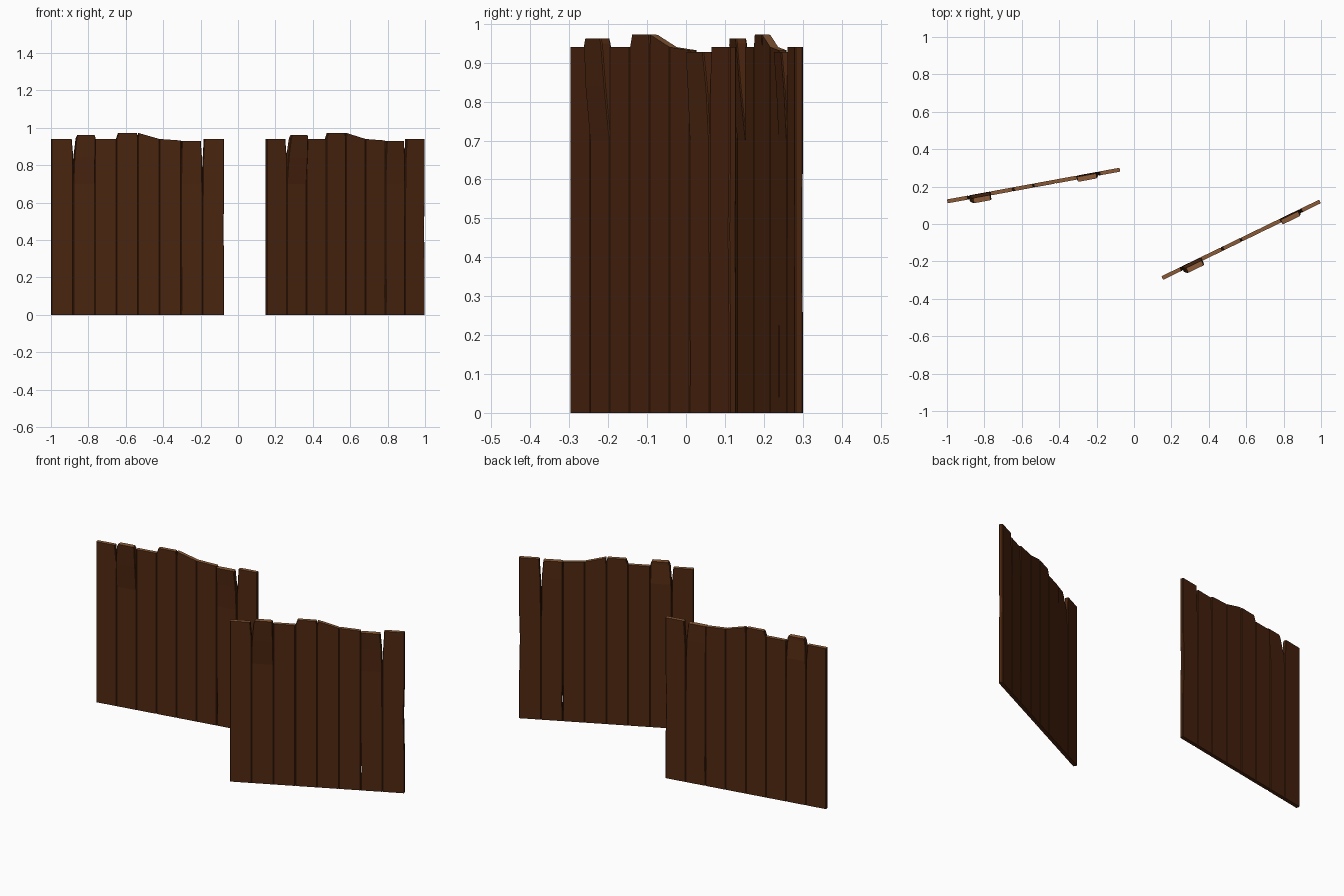
import bpy, bmesh, math
from mathutils import Matrix

if "Cube" in bpy.data.objects:
    bpy.data.objects.remove(bpy.data.objects["Cube"])


def material(name, rgb):
    m = bpy.data.materials.new(name)
    m.diffuse_color = (*rgb, 1.0)
    m.use_nodes = True
    m.node_tree.nodes["Principled BSDF"].inputs["Base Color"].default_value = m.diffuse_color
    return m


WOOD = material("dark brown wood", (0.075, 0.020, 0.005))
CUT = material("light cut wood", (0.26, 0.105, 0.038))

LENGTH, COUNT = 0.938, 8
W = LENGTH / COUNT      # plank width
T = 0.0105              # half thickness
C = 0.003               # edge chamfer

# Plank side profile rows: (left z, right z, left inset, right inset, front offset, back offset)
PLANKS = [
    [(0.85, 0.85, 0, 0, 0, 0), (0.94, 0.94, 0, 0.008, 0, 0)],
    [(0.70, 0.70, 0, 0, 0, 0), (0.84, 0.84, 0.003, 0, -0.015, -0.002),
     (0.945, 0.95, 0.013, 0.001, -0.024, -0.017),
     (0.962, 0.962, 0.022, 0.006, -0.025, -0.018)],
    [(0.94, 0.94, 0, 0, 0, 0)],
    [(0.94, 0.95, 0, 0, 0, 0), (0.972, 0.972, 0.012, 0.005, 0, 0)],
    [(0.94, 0.925, 0, 0, 0, 0), (0.972, 0.94, 0.003, 0, 0, 0)],
    [(0.50, 0.50, 0, 0, 0, 0), (0.94, 0.932, 0, 0, 0, 0)],
    [(0.12, 0.12, 0.003, 0, 0, 0), (0.28, 0.28, 0, 0, 0, 0),
     (0.70, 0.70, 0, 0.002, 0, 0), (0.83, 0.83, 0, 0.004, -0.006, -0.003),
     (0.928, 0.928, 0.002, 0.012, -0.013, -0.007)],
    [(0.25, 0.25, 0, 0, 0, 0), (0.47, 0.47, 0, 0.004, 0, 0),
     (0.62, 0.62, 0, 0, 0, 0), (0.80, 0.80, 0.001, 0, 0, 0),
     (0.94, 0.94, 0.009, 0, 0, 0)],
]


def add_plank(bm, index, rows):
    """Loft a chamfered rectangle through the rows and cap both ends."""
    rings = []
    for zl, zr, il, ir, front, back in [(0, 0, 0, 0, 0, 0)] + rows:
        x0, x1 = index * W + il, (index + 1) * W - ir
        y0, y1 = -T + front, T + back
        outline = [(x0 + C, y0), (x1 - C, y0), (x1, y0 + C), (x1, y1 - C),
                   (x1 - C, y1), (x0 + C, y1), (x0, y1 - C), (x0, y0 + C)]
        rings.append([bm.verts.new((x, y, zl + (zr - zl) * (x - x0) / (x1 - x0)))
                      for x, y in outline])
    for a, b in zip(rings, rings[1:]):
        for i in range(8):
            j = (i + 1) % 8
            bm.faces.new((a[i], a[j], b[j], b[i]))
    bm.faces.new(rings[0][::-1])
    bm.faces.new(rings[-1]).material_index = 1   # pale sawn top


def fence_panel(name, start, angle):
    bm = bmesh.new()
    for i, rows in enumerate(PLANKS):
        add_plank(bm, i, rows)
    bmesh.ops.recalc_face_normals(bm, faces=bm.faces[:])
    bm.transform(Matrix.Translation((*start, 0)) @ Matrix.Rotation(math.radians(angle), 4, 'Z'))
    mesh = bpy.data.meshes.new(name)
    bm.to_mesh(mesh)
    bm.free()
    mesh.materials.append(WOOD)
    mesh.materials.append(CUT)
    bpy.context.collection.objects.link(bpy.data.objects.new(name, mesh))


# Two identical panels standing at different angles
fence_panel("left_fence_panel", (-0.998, 0.121), 10.4)
fence_panel("right_fence_panel", (0.151, -0.289), 25.9)
